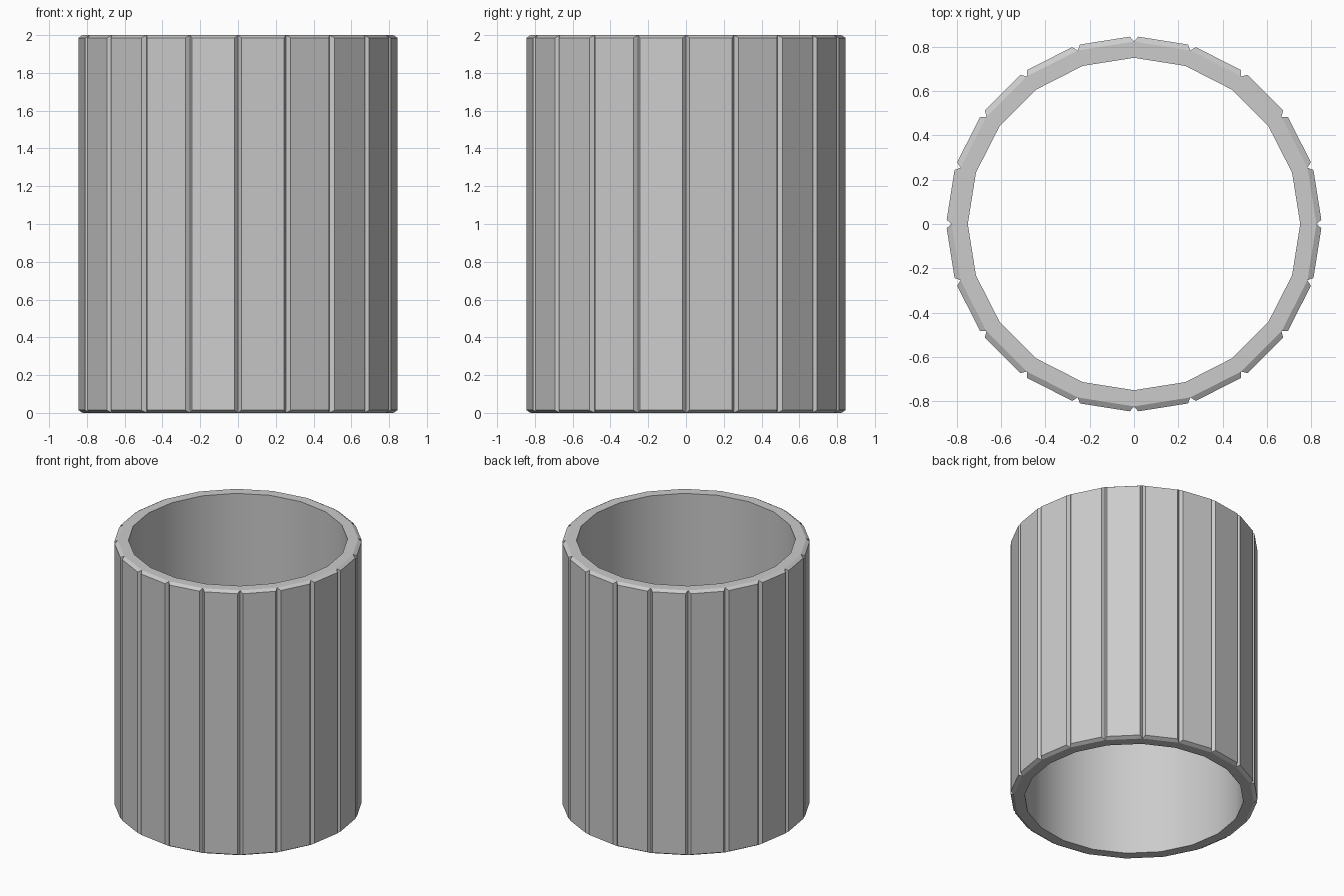
import bpy, bmesh
from math import sin, cos, pi

if "Cube" in bpy.data.objects:
    bpy.data.objects.remove(bpy.data.objects["Cube"])

SIDES, HEIGHT = 20, 2.0
R_IN, R_OUT = 0.75, 0.823
BORDER, RAISE = 0.021, 0.025

bm = bmesh.new()


def ring(r, z):
    return [bm.verts.new((r * cos(2 * pi * i / SIDES), r * sin(2 * pi * i / SIDES), z))
            for i in range(SIDES)]


def bridge(a, b):
    return [bm.faces.new((a[i], a[(i + 1) % SIDES], b[(i + 1) % SIDES], b[i]))
            for i in range(SIDES)]


# Open tube: outer wall, top rim, inner wall, bottom rim
out_lo, out_hi = ring(R_OUT, 0), ring(R_OUT, HEIGHT)
in_lo, in_hi = ring(R_IN, 0), ring(R_IN, HEIGHT)
outer = bridge(out_lo, out_hi)
bridge(out_hi, in_hi)
inner = bridge(in_hi, in_lo)
bridge(in_lo, out_lo)
bm.normal_update()

# Smooth bore, raised bevelled panel on every outer facet
for f in inner:
    f.smooth = True
bmesh.ops.inset_individual(bm, faces=outer, thickness=BORDER)
bm.normal_update()
moves = [(f, f.normal * RAISE) for f in outer]
for f, step in moves:
    bmesh.ops.translate(bm, verts=f.verts[:], vec=step)
bm.normal_update()

# Keep the rim of the smooth bore crisp
for e in bm.edges:
    if len(e.link_faces) == 2 and e.calc_face_angle(0) > 0.52:
        e.smooth = False

mesh = bpy.data.meshes.new("panelled_tube")
bm.to_mesh(mesh)
bm.free()
obj = bpy.data.objects.new("panelled_tube", mesh)
bpy.context.collection.objects.link(obj)
